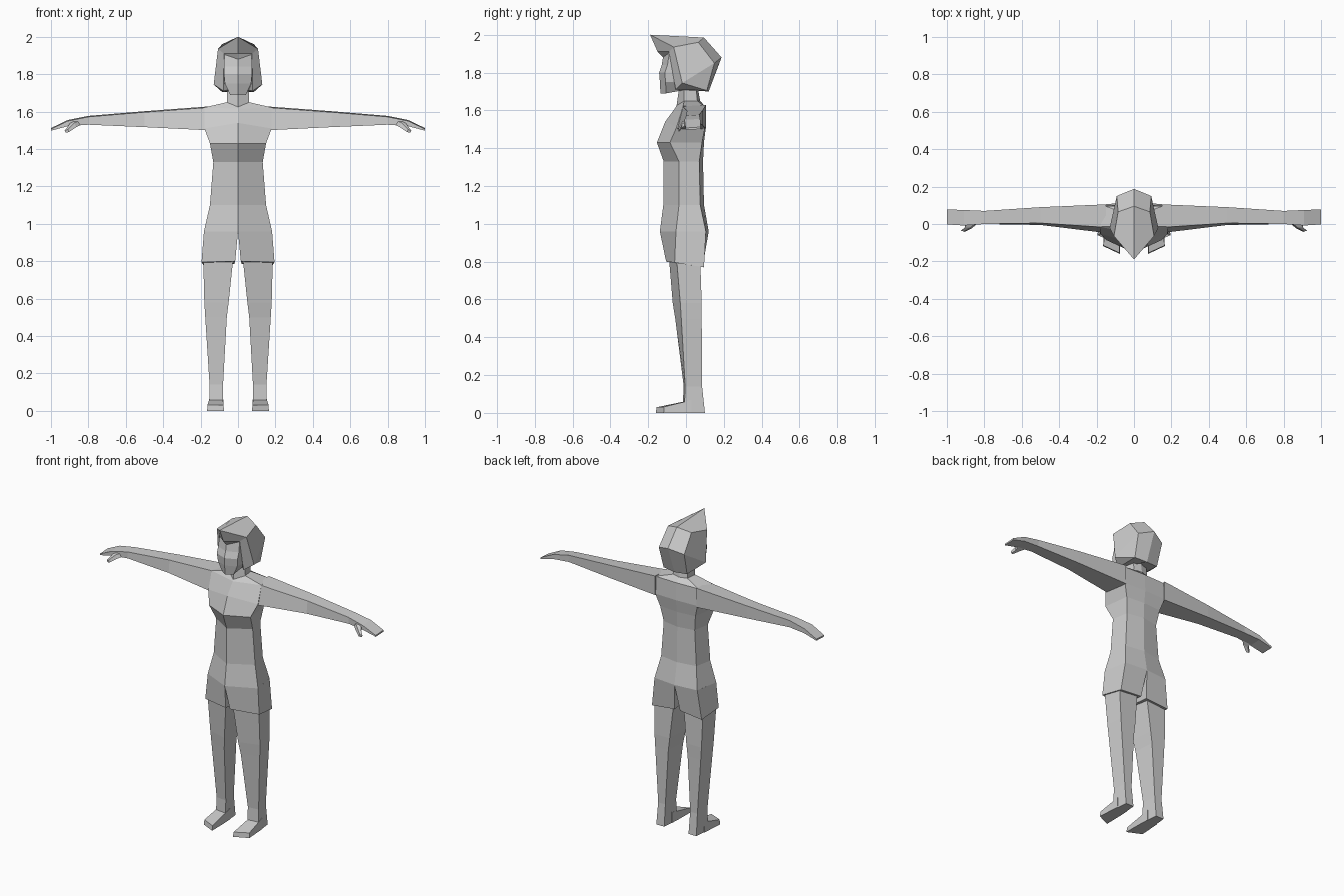
import bpy, bmesh

grey = bpy.data.materials.new("plain_grey")
grey.diffuse_color = (0.6, 0.6, 0.6, 1)


def make(name, verts, faces, mirror=True):
    """Flat-shaded mesh, optionally mirrored across x = 0."""
    bm = bmesh.new()
    vs = [bm.verts.new(v) for v in verts]
    for f in faces:
        bm.faces.new([vs[i] for i in f])
    bmesh.ops.recalc_face_normals(bm, faces=bm.faces)
    me = bpy.data.meshes.new(name)
    bm.to_mesh(me)
    bm.free()
    me.materials.append(grey)
    ob = bpy.data.objects.new(name, me)
    bpy.context.collection.objects.link(ob)
    if mirror:
        ob.modifiers.new("mirror", 'MIRROR')
    return ob


def loft(name, rings, mirror=True):
    """Skin a list of equal-length point rings and cap both ends."""
    n = len(rings[0])
    verts = [p for r in rings for p in r]
    faces = [(k * n + i, k * n + (i + 1) % n, (k + 1) * n + (i + 1) % n, (k + 1) * n + i)
             for k in range(len(rings) - 1) for i in range(n)]
    faces += [tuple(range(n)), tuple(range(len(verts) - n, len(verts)))]
    return make(name, verts, faces, mirror)


def body_ring(z, zf, yfc, x, yf, yb, ybc):
    """Six-sided ring: z at the corners and back, zf at the front centre."""
    return [(0, yfc, zf), (x, yf, z), (x * 0.85, yb, z), (0, ybc, z),
            (-x * 0.85, yb, z), (-x, yf, z)]


# Torso and neck
loft("torso", [body_ring(*r) for r in (
    (0.96, 0.96, -0.138, 0.182, -0.053, 0.105, 0.12),
    (1.10, 1.10, -0.12, 0.15, -0.037, 0.075, 0.095),
    (1.33, 1.33, -0.118, 0.132, -0.037, 0.07, 0.09),
    (1.43, 1.43, -0.154, 0.15, -0.085, 0.085, 0.095),
    (1.51, 1.54, -0.11, 0.18, -0.05, 0.10, 0.105),
    (1.622, 1.615, -0.055, 0.18, -0.015, 0.095, 0.10),
    (1.65, 1.625, -0.05, 0.06, -0.01, 0.06, 0.075),
    (1.76, 1.76, -0.03, 0.055, -0.01, 0.05, 0.055))], mirror=False)

# Shorts: one tapered leg per side, meeting at the crotch
loft("shorts_leg", [
    [(0, -0.138, 0.96), (0.182, -0.053, 0.96), (0.155, 0.105, 0.96), (0, 0.12, 0.96)],
    [(0.015, -0.105, 0.80), (0.195, -0.06, 0.795), (0.18, 0.095, 0.77), (0.02, 0.09, 0.785)]])

# Legs: inner front, outer front, outer back, inner back
loft("leg", [[(xi, yi, z), (xo, yo, z), (xo - 0.01, yb, z), (xi + 0.01, yb, z)]
             for z, xi, xo, yi, yo, yb in (
    (0.82, 0.025, 0.186, -0.09, -0.05, 0.075),
    (0.58, 0.05, 0.180, -0.07, -0.03, 0.083),
    (0.50, 0.06, 0.175, -0.057, -0.025, 0.083),
    (0.14, 0.08, 0.152, -0.012, -0.004, 0.085),
    (0.00, 0.078, 0.155, -0.02, -0.01, 0.10))])

# Feet: wedge from ankle to slanted toe
loft("foot", [
    [(0.08, 0.03, 0), (0.155, 0.03, 0), (0.152, 0.03, 0.07), (0.08, 0.03, 0.07)],
    [(0.077, -0.02, 0), (0.158, -0.01, 0), (0.155, -0.01, 0.058), (0.08, -0.02, 0.058)],
    [(0.075, -0.16, 0), (0.165, -0.118, 0), (0.163, -0.115, 0.032), (0.077, -0.155, 0.03)]])

# Arms and flat hands
loft("arm", [[(x, y0, z0), (x, y1, z0 + 0.003), (x - d, y1, z1), (x - d, y0 + s, z1 - 0.005)]
             for x, y0, y1, z0, z1, d, s in (
    (0.15, -0.048, 0.105, 1.50, 1.628, 0, 0.03),
    (0.50, -0.005, 0.09, 1.517, 1.602, 0, 0.01),
    (0.80, 0.0, 0.07, 1.53, 1.577, 0, 0),
    (0.91, -0.008, 0.075, 1.522, 1.555, 0, 0),
    (1.00, -0.002, 0.078, 1.498, 1.512, 0, 0))])

# Thumbs
loft("thumb", [
    [(0.83, 0.01, 1.535), (0.90, 0.01, 1.53), (0.89, 0.01, 1.553), (0.84, 0.01, 1.555)],
    [(0.865, -0.022, 1.517), (0.90, -0.02, 1.508), (0.905, -0.02, 1.527), (0.875, -0.02, 1.54)],
    [(0.905, -0.042, 1.49), (0.922, -0.035, 1.487), (0.927, -0.035, 1.498), (0.91, -0.04, 1.505)]])

# Head: six-sided rings from chin to brow
loft("head", [[(0, yc, z), (x, yc + 0.03, z), (x * 1.1, 0.06, z + b),
               (-x * 1.1, 0.06, z + b), (-x, yc + 0.03, z)]
              for z, yc, x, b in (
    (1.69, -0.135, 0.042, 0.03),
    (1.75, -0.138, 0.07, 0.0),
    (1.80, -0.142, 0.075, 0.0),
    (1.84, -0.128, 0.075, 0.0),
    (1.92, -0.115, 0.072, 0.0))], mirror=False)

# Hair: faceted cap with a pointed fringe
make("hair", [
    (0, -0.19, 2.0), (0, 0.095, 1.985), (0, 0.188, 1.88), (0, 0.12, 1.70),          # midline
    (0.107, -0.065, 1.935), (0.085, 0.065, 1.96), (0.092, 0.15, 1.85),              # upper side
    (0.13, -0.02, 1.745), (0.085, 0.11, 1.705), (0.078, -0.055, 1.71),              # lower edge
    (0.075, -0.09, 1.91), (0, -0.15, 1.91), (0, 0.02, 1.73)],                       # fringe, underside
    [(0, 4, 5, 1), (1, 5, 6, 2), (4, 7, 6, 5), (7, 8, 6), (2, 6, 8, 3),
     (0, 11, 10, 4), (4, 10, 9, 7), (7, 9, 8), (9, 12, 3, 8), (10, 11, 12, 9)])
